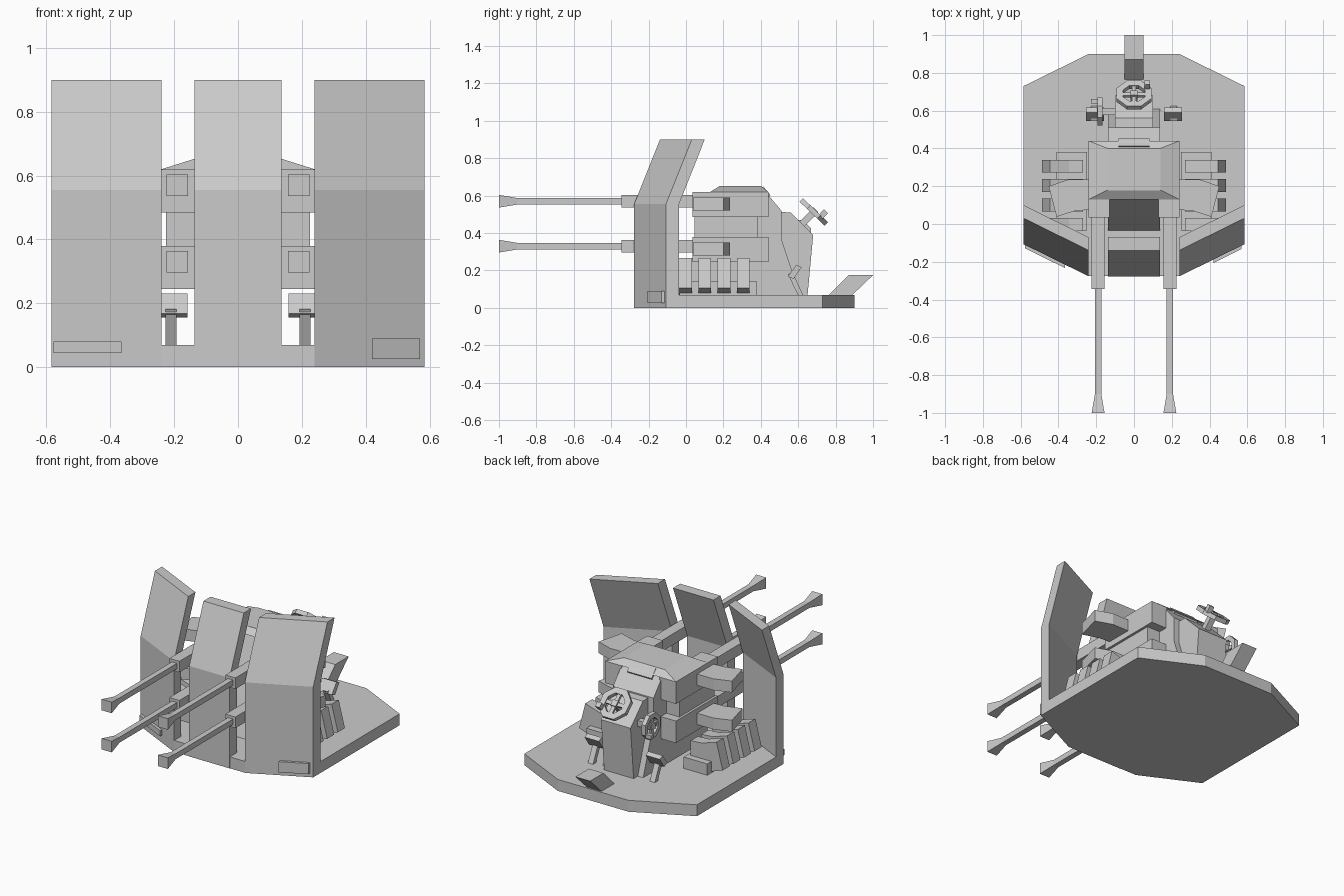
import bpy, bmesh, math
from mathutils import Matrix, Vector

if "Cube" in bpy.data.objects:
    bpy.data.objects.remove(bpy.data.objects["Cube"])

mat = bpy.data.materials.new("plain grey")
mat.diffuse_color = (0.6, 0.6, 0.6, 1)
mat.use_nodes = True
mat.node_tree.nodes["Principled BSDF"].inputs["Base Color"].default_value = mat.diffuse_color


def finish(name, bm):
    bmesh.ops.recalc_face_normals(bm, faces=bm.faces)
    me = bpy.data.meshes.new(name)
    bm.to_mesh(me)
    bm.free()
    me.materials.append(mat)
    ob = bpy.data.objects.new(name, me)
    bpy.context.collection.objects.link(ob)
    return ob


def loft(name, *rings):
    """Closed solid through rings of 3D points."""
    bm = bmesh.new()
    vs = [[bm.verts.new(p) for p in r] for r in rings]
    n = len(vs[0])
    bm.faces.new(vs[0])
    bm.faces.new(vs[-1])
    for a, b in zip(vs, vs[1:]):
        for i in range(n):
            j = (i + 1) % n
            bm.faces.new((a[i], a[j], b[j], b[i]))
    return finish(name, bm)


def prism(name, pts, axis, a, b):
    """Extrude a 2D profile along x, y or z from a to b."""
    def at(p, t):
        return {"x": (t, p[0], p[1]), "y": (p[0], t, p[1]), "z": (p[0], p[1], t)}[axis]
    return loft(name, [at(p, a) for p in pts], [at(p, b) for p in pts])


def box(name, x0, x1, y0, y1, z0, z1, m=None):
    ob = prism(name, [(x0, y0), (x1, y0), (x1, y1), (x0, y1)], "z", z0, z1)
    if m:
        ob.data.transform(m)
    return ob


def square(x, y, z, r):
    return [(x - r, y, z - r), (x + r, y, z - r), (x + r, y, z + r), (x - r, y, z + r)]


def handwheel(name, centre, normal, r, r_in, t):
    m = Matrix.Translation(centre) @ Vector(normal).to_track_quat("Z", "Y").to_matrix().to_4x4()
    bm = bmesh.new()
    rings = []
    for rad, z in ((r, -t), (r, t), (r_in, t), (r_in, -t)):
        rings.append([bm.verts.new((rad * math.cos(math.pi / 8 * (2 * i + 1)),
                                    rad * math.sin(math.pi / 8 * (2 * i + 1)), z)) for i in range(8)])
    for k in range(4):
        a, b = rings[k], rings[(k + 1) % 4]
        for i in range(8):
            j = (i + 1) % 8
            bm.faces.new((a[i], a[j], b[j], b[i]))
    finish(name, bm).data.transform(m)
    q = r_in
    box(name + "_spoke_a", -q, q, -0.011, 0.011, -t * .6, t * .6, m)
    box(name + "_spoke_b", -0.011, 0.011, -q, q, -t * .6, t * .6, m)
    box(name + "_shaft", -0.018, 0.018, -0.018, 0.018, -0.09, t * 1.3, m)
    box(name + "_grip", -r * .85, -r * .55, -r * .6, -r * .3, t * .5, t + 0.035, m)


# base plate and rear step
half = [(0.24, -0.275), (0.585, -0.1), (0.585, 0.73), (0.24, 0.9)]
prism("base_plate", half + [(-x, y) for x, y in reversed(half)], "z", 0, 0.07)
prism("rear_step", [(0.765, 0.07), (0.87, 0.175), (1.0, 0.175), (0.89, 0.07)], "x", -0.05, 0.05)


# bent armour shields
def shield(name, x0, y0, x1, y1):
    prof = [(0, 0), (0, 0.555), (0.138, 0.9), (0.207, 0.9), (0.07, 0.555), (0.07, 0)]
    loft(name, [(x0, y0 + y, z) for y, z in prof], [(x1, y1 + y, z) for y, z in prof])


shield("centre_shield", -0.137, -0.277, 0.137, -0.277)
for s, side in ((-1, "left"), (1, "right")):
    shield(side + "_shield", s * 0.24, -0.277, s * 0.585, -0.107)


# small plates on the shield fronts
def shield_plate(name, s, x0, x1, z0, z1):
    def y(x):
        return -0.277 + (x - 0.24) * 0.493
    prism(name, [(s * x0, y(x0) - 0.018), (s * x1, y(x1) - 0.018),
                 (s * x1, y(x1) + 0.02), (s * x0, y(x0) + 0.02)], "z", z0, z1)


shield_plate("left_shield_plate", -1, 0.365, 0.578, 0.045, 0.08)
shield_plate("right_shield_plate", 1, 0.42, 0.57, 0.025, 0.09)

# central mount body, roof and rear column
prism("mount_body", [(-0.035, 0.07), (0.035, 0.27), (0.175, 0.65), (0.4, 0.65), (0.51, 0.52),
                     (0.51, 0.37), (0.61, 0.07)], "x", -0.137, 0.137)
loft("mount_roof",
     [(-0.24, 0.13, 0.62), (0.24, 0.13, 0.62), (0.24, 0.44, 0.62), (-0.24, 0.44, 0.62)],
     [(-0.139, 0.18, 0.652), (0.139, 0.18, 0.652), (0.139, 0.40, 0.652), (-0.139, 0.40, 0.652)])
prism("rear_column", [(0.45, 0.07), (0.45, 0.515), (0.56, 0.51), (0.68, 0.39), (0.65, 0.07)],
      "x", -0.1, 0.1)
prism("rear_hatch", [(0.405, 0.64), (0.412, 0.65), (0.452, 0.603), (0.445, 0.592)], "x", -0.083, 0.083)

# curved magazine outline, measured out from the gun
mag = [(0.235, 0.075), (0.31, 0.07), (0.41, 0.038), (0.452, 0.2), (0.35, 0.235), (0.235, 0.235)]

for s, side in ((-1, "left"), (1, "right")):
    gx = s * 0.19
    # guns, two per side
    for zc, level in ((0.33, "lower"), (0.57, "upper")):
        n = f"{side}_{level}_"
        box(n + "receiver", s * 0.13, s * 0.24, 0.035, 0.44, zc - 0.085, zc + 0.05)
        loft(n + "sleeve", square(gx, -0.345, zc, 0.034), square(gx, 0.05, zc, 0.034))
        loft(n + "barrel", square(gx, -1, zc, 0.034), square(gx, -0.9, zc, 0.017),
             square(gx, -0.33, zc, 0.017))
        prism(n + "magazine", [(s * x, y) for x, y in mag], "z", zc - 0.05, zc + 0.02)
    box(side + "_gun_spacer", s * 0.13, s * 0.225, 0.045, 0.385, 0.37, 0.5)
    # spare magazines standing in a tray
    box(side + "_tray", s * 0.25, s * 0.41, -0.035, 0.38, 0.065, 0.14)
    for i in range(4):
        y = -0.037 + i * 0.103
        prism(f"{side}_spare_magazine_{i + 1}", [(s * (x + 0.035), 0.305 - v) for x, v in mag],
              "y", y, y + 0.068)
    # foot pedals
    prism(side + "_pedal_post", [(0.6, 0.065), (0.545, 0.18), (0.57, 0.19), (0.628, 0.065)],
          "x", s * 0.192, s * 0.227)
    prism(side + "_pedal_pad", [(0.545, 0.168), (0.575, 0.155), (0.618, 0.217), (0.59, 0.23)],
          "x", s * 0.158, s * 0.255)

# handwheels
handwheel("rear_handwheel", (0, 0.683, 0.513), (0, 0.69, 0.72), 0.1, 0.063, 0.013)
handwheel("side_handwheel", (-0.18, 0.595, 0.395), (-1, 0, 0), 0.08, 0.052, 0.013)
